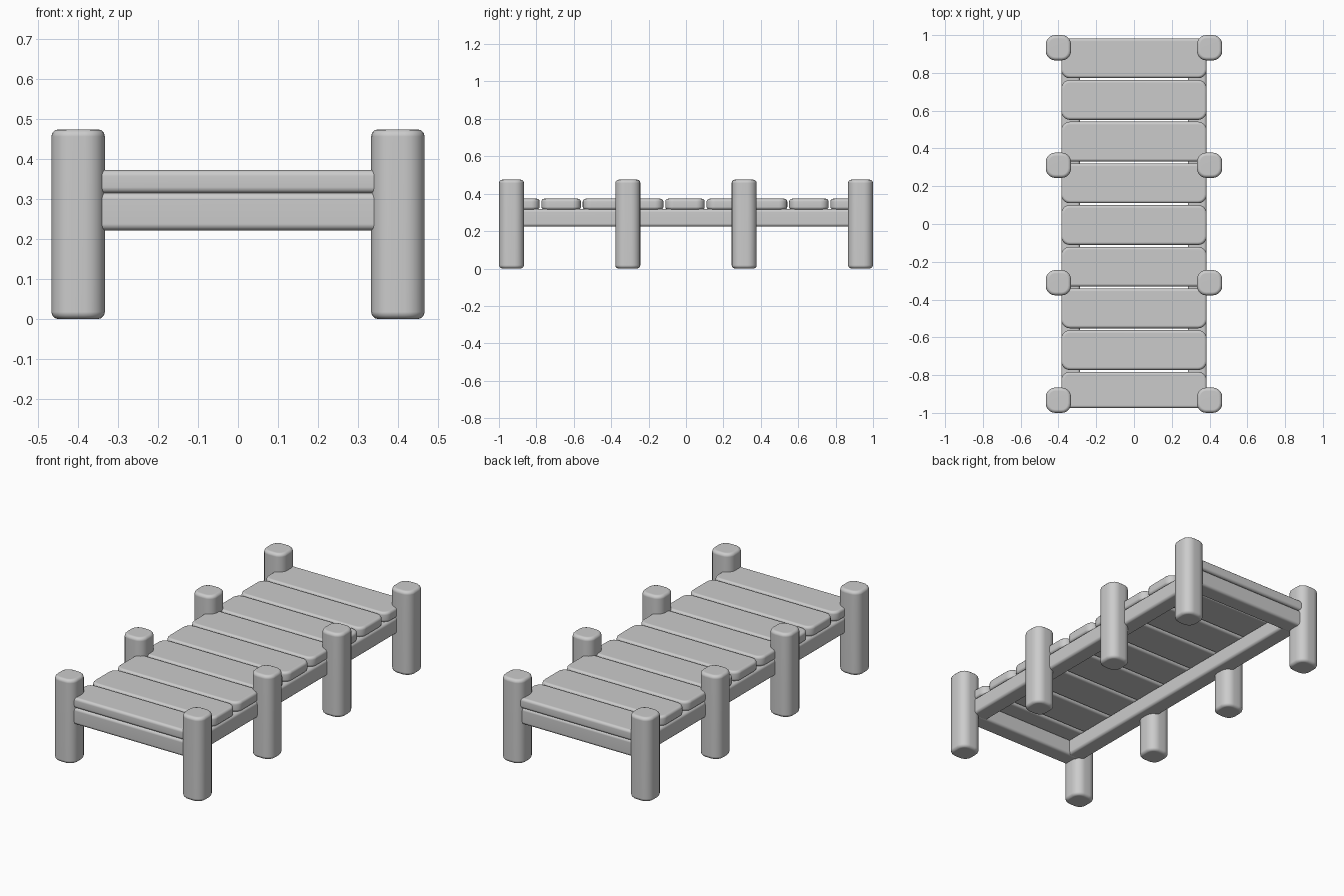
import bpy, bmesh, math

if "Cube" in bpy.data.objects:
    bpy.data.objects.remove(bpy.data.objects["Cube"])


def rounded_block(name, lo, hi, corner, edge):
    """Box with rounded plan corners and softened top and bottom rims."""
    size = [b - a for a, b in zip(lo, hi)]
    mid = [(a + b) / 2 for a, b in zip(lo, hi)]
    bm = bmesh.new()
    bmesh.ops.create_cube(bm, size=1)
    bmesh.ops.scale(bm, vec=size, verts=bm.verts)
    upright = [e for e in bm.edges
               if abs(e.verts[0].co.z - e.verts[1].co.z) > 1e-4]
    bmesh.ops.bevel(bm, geom=upright, offset=corner, segments=5,
                    profile=0.5, affect='EDGES')
    rims = [e for e in bm.edges
            if abs(e.verts[0].co.z - e.verts[1].co.z) < 1e-4]
    bmesh.ops.bevel(bm, geom=rims, offset=edge, segments=3,
                    profile=0.5, affect='EDGES')
    mesh = bpy.data.meshes.new(name)
    bm.to_mesh(mesh)
    bm.free()
    obj = bpy.data.objects.new(name, mesh)
    obj.location = mid
    bpy.context.collection.objects.link(obj)
    bpy.ops.object.select_all(action='DESELECT')
    obj.select_set(True)
    bpy.context.view_layer.objects.active = obj
    bpy.ops.object.shade_smooth_by_angle(angle=math.radians(50))
    normals = obj.modifiers.new("soft_shading", 'WEIGHTED_NORMAL')
    normals.keep_sharp = True
    return obj


# Mooring posts: four along each side
R = 0.067
for side, sx in (("left", -1), ("right", 1)):
    for i, y in enumerate((-0.933, -0.311, 0.311, 0.933)):
        x = sx * 0.4
        rounded_block(f"{side}_post_{i + 1}", (x - R, y - R, 0),
                      (x + R, y + R, 0.475), 0.05, 0.018)

# Long side beams under the deck
for side, sx in (("left", -1), ("right", 1)):
    x = sx * 0.335
    rounded_block(f"{side}_side_beam", (x - 0.05, -0.965, 0.224),
                  (x + 0.05, 0.965, 0.318), 0.02, 0.016)

# Cross beams at both ends
for end, sy in (("front", -1), ("back", 1)):
    y = sy * 0.925
    rounded_block(f"{end}_cross_beam", (-0.385, y - 0.05, 0.222),
                  (0.385, y + 0.05, 0.316), 0.02, 0.016)

# Deck planks, the front one trimmed to fit
PITCH, WIDTH = 0.2207, 0.211
for i in range(9):
    back = 0.983 - i * PITCH
    front = max(back - WIDTH, -0.975)
    rounded_block(f"plank_{9 - i}", (-0.385, front, 0.315),
                  (0.385, back, 0.373), 0.045, 0.015)
